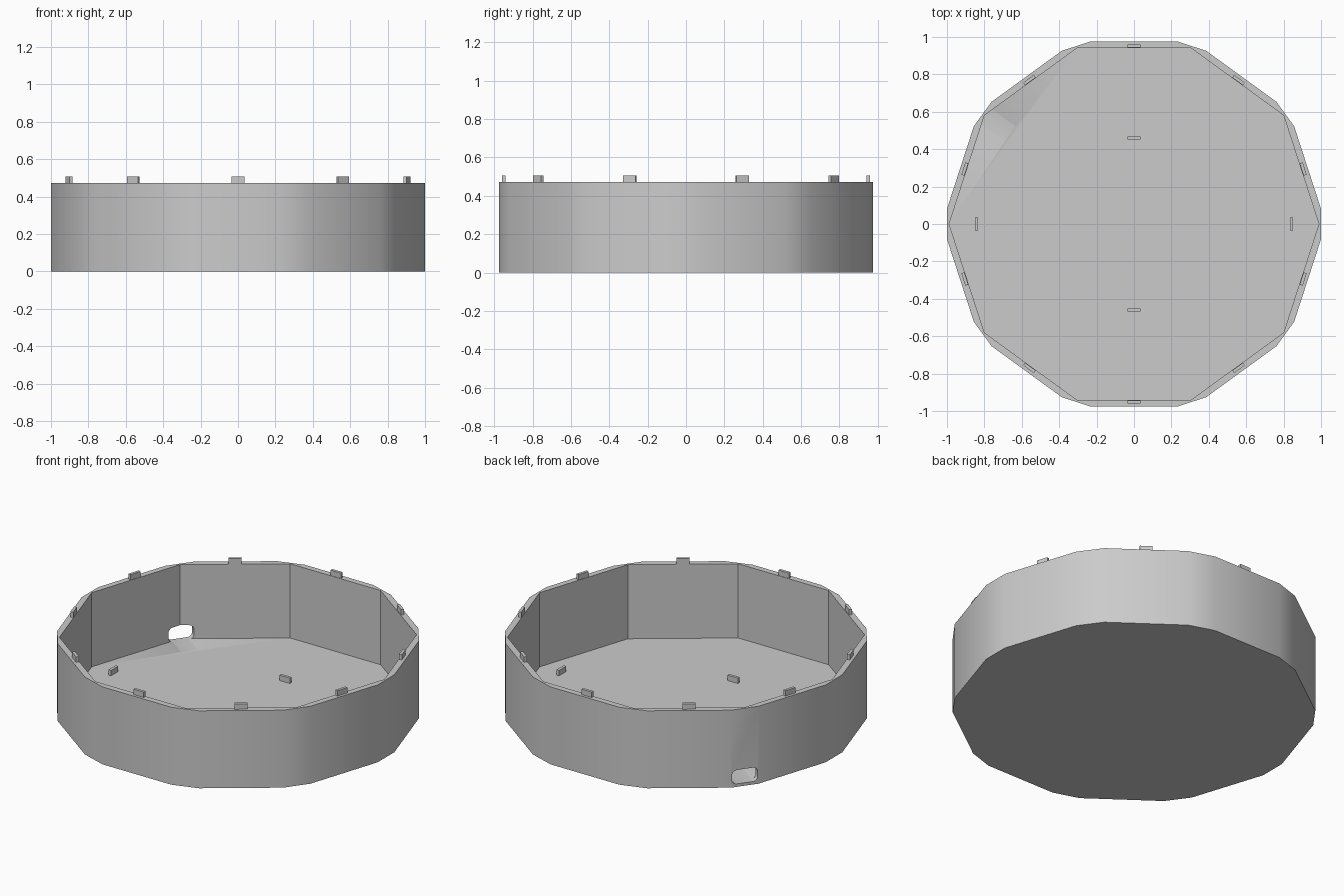
import bpy, bmesh, math
from mathutils import Matrix

if "Cube" in bpy.data.objects:
    bpy.data.objects.remove(bpy.data.objects["Cube"])

HEIGHT, FLOOR = 0.473, 0.02
APOTHEM_OUT, APOTHEM_IN = 0.976, 0.94
TURN = math.radians(36)

grey = bpy.data.materials.new("plain_grey")
grey.diffuse_color = (0.6, 0.6, 0.6, 1)
grey.use_nodes = True
grey.node_tree.nodes["Principled BSDF"].inputs["Base Color"].default_value = grey.diffuse_color


def add_object(name, bm):
    bmesh.ops.recalc_face_normals(bm, faces=bm.faces)
    me = bpy.data.meshes.new(name)
    bm.to_mesh(me)
    bm.free()
    me.materials.append(grey)
    ob = bpy.data.objects.new(name, me)
    bpy.context.collection.objects.link(ob)
    return ob


def prism(name, points, z0, z1):
    bm = bmesh.new()
    face = bm.faces.new([bm.verts.new((x, y, z0)) for x, y in points])
    top = bmesh.ops.extrude_face_region(bm, geom=[face])["geom"]
    verts = [v for v in top if isinstance(v, bmesh.types.BMVert)]
    bmesh.ops.translate(bm, verts=verts, vec=(0, 0, z1 - z0))
    return add_object(name, bm)


def box(name, centre, size, angle):
    bm = bmesh.new()
    bmesh.ops.create_cube(bm, size=1, matrix=Matrix.Translation(centre)
                          @ Matrix.Rotation(angle, 4, 'Z')
                          @ Matrix.Diagonal((*size, 1)))
    return add_object(name, bm)


def cut(target, cutter):
    mod = target.modifiers.new("cut", 'BOOLEAN')
    mod.operation, mod.solver, mod.object = 'DIFFERENCE', 'EXACT', cutter
    bpy.context.view_layer.objects.active = target
    bpy.ops.object.modifier_apply(modifier=mod.name)
    bpy.data.objects.remove(cutter)


# Ten-sided tray: clipped corners outside, sharp corners inside
half = (APOTHEM_OUT / math.cos(TURN / 2) - 1) / math.tan(TURN / 2)
outer, inner = [], []
r_in = APOTHEM_IN / math.cos(TURN / 2)
for i in range(10):
    c, s = math.cos(i * TURN), math.sin(i * TURN)
    outer += [(c + half * s, s - half * c), (c - half * s, s + half * c)]
    inner.append((r_in * c, r_in * s))
tray = prism("tray", outer, 0, HEIGHT)
cut(tray, prism("tray_cavity", inner, FLOOR, HEIGHT + 0.2))

# Rounded cable slot through one clipped corner
a = 4 * TURN
slot = box("cable_slot", (0.97 * math.cos(a), 0.97 * math.sin(a), 0.0605),
           (0.3, 0.15, 0.085), a)
bm = bmesh.new()
bm.from_mesh(slot.data)
axis = (math.cos(a), math.sin(a))
long_edges = [e for e in bm.edges if abs(
    (e.verts[0].co - e.verts[1].co).normalized().xy.dot(axis)) > 0.9]
bmesh.ops.bevel(bm, geom=long_edges, offset=0.028, segments=5,
                profile=0.5, affect='EDGES')
bm.to_mesh(slot.data)
bm.free()
cut(tray, slot)

# Smooth the outside, keep the inner corners and rims sharp
bpy.ops.object.select_all(action='DESELECT')
tray.select_set(True)
bpy.context.view_layer.objects.active = tray
bpy.ops.object.shade_smooth_by_angle(angle=math.radians(30))

# Locating tabs on the rim, one at the middle of each wall
TAB = (0.017, 0.07, 0.034)
for i in range(10):
    a = (i + 0.5) * TURN
    box(f"rim_tab_{i + 1}", (0.951 * math.cos(a), 0.951 * math.sin(a),
                             HEIGHT + 0.016), TAB, a)

# Four matching tabs on the floor
for i, r in enumerate((0.842, 0.459, 0.842, 0.459)):
    a = i * math.pi / 2
    box(f"floor_tab_{i + 1}", (r * math.cos(a), r * math.sin(a),
                               FLOOR + 0.016), TAB, a)
